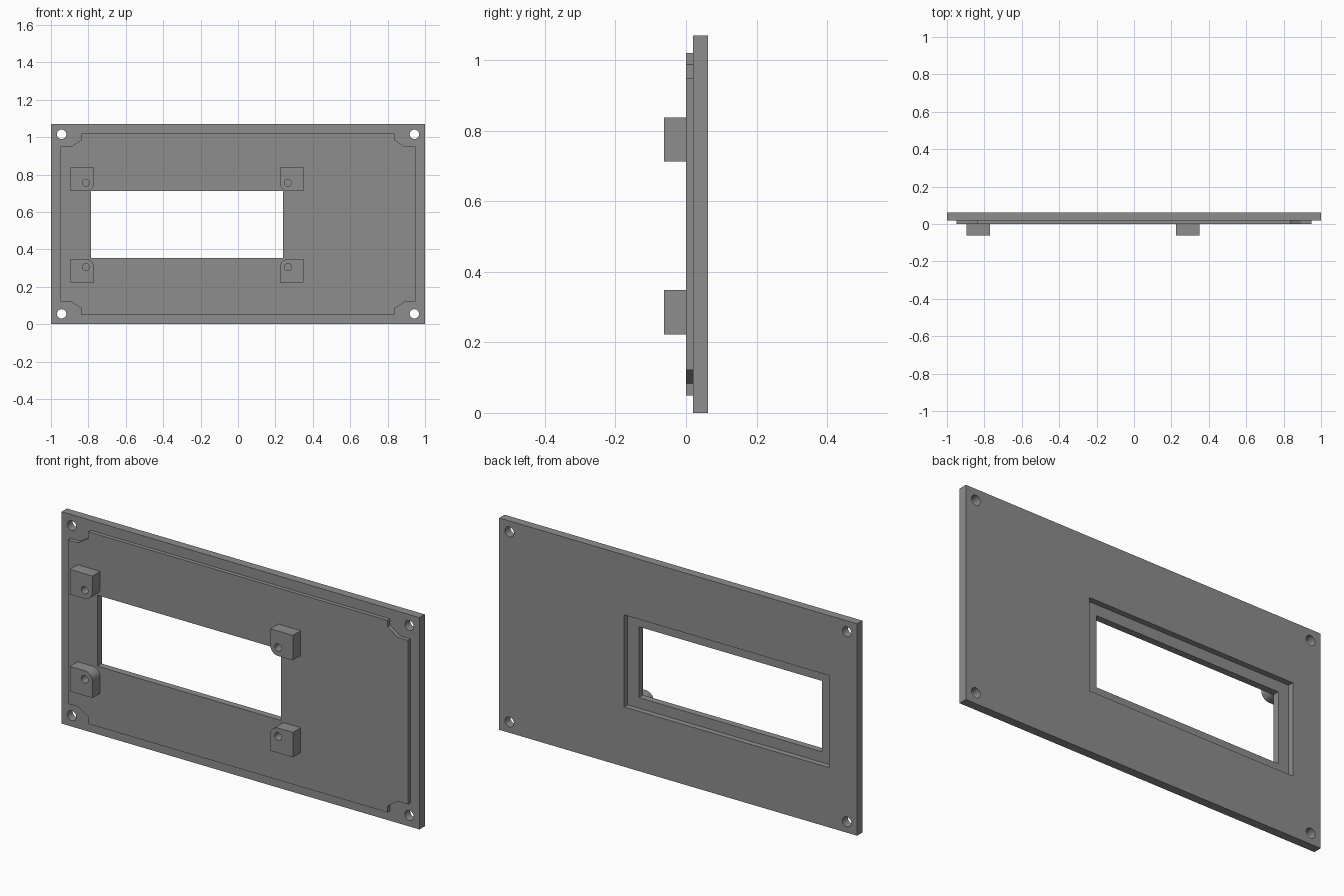
import bpy, bmesh, math

if "Cube" in bpy.data.objects:
    bpy.data.objects.remove(bpy.data.objects["Cube"])

MID = 0.535  # height of the horizontal centre line

grey = bpy.data.materials.new("mid grey")
grey.diffuse_color = (0.27, 0.27, 0.27, 1)
grey.use_nodes = True
grey.node_tree.nodes["Principled BSDF"].inputs["Base Color"].default_value = grey.diffuse_color


def prism(name, outline, y0, y1):
    """Extrude an (x, z) outline from y0 to y1."""
    bm = bmesh.new()
    face = bm.faces.new([bm.verts.new((x, y0, z)) for x, z in outline])
    ext = bmesh.ops.extrude_face_region(bm, geom=[face])
    for v in ext["geom"]:
        if isinstance(v, bmesh.types.BMVert):
            v.co.y = y1
    bmesh.ops.recalc_face_normals(bm, faces=bm.faces[:])
    mesh = bpy.data.meshes.new(name)
    bm.to_mesh(mesh)
    bm.free()
    mesh.materials.append(grey)
    ob = bpy.data.objects.new(name, mesh)
    bpy.context.collection.objects.link(ob)
    return ob


def rect(x0, x1, z0, z1):
    return [(x0, z0), (x1, z0), (x1, z1), (x0, z1)]


def circle(cx, cz, r, n=32):
    return [(cx + r * math.cos(2 * math.pi * i / n),
             cz + r * math.sin(2 * math.pi * i / n)) for i in range(n)]


def combine(ob, tool, operation):
    """Apply a boolean and remove the tool."""
    mod = ob.modifiers.new("bool", "BOOLEAN")
    mod.object, mod.operation, mod.solver = tool, operation, "EXACT"
    bpy.context.view_layer.objects.active = ob
    bpy.ops.object.modifier_apply(modifier=mod.name)
    bpy.data.objects.remove(tool)


def smooth(ob):
    bpy.ops.object.select_all(action="DESELECT")
    ob.select_set(True)
    bpy.context.view_layer.objects.active = ob
    bpy.ops.object.shade_smooth_by_angle(angle=math.radians(30))


# Main plate with the raised lip on its front, notched at the corners
panel = prism("panel", rect(-1, 1, 0, 2 * MID), 0.02, 0.0625)
corner = [(0.949, 0.414), (0.893, 0.414), (0.836, 0.452), (0.836, 0.485)]
lip = []
for sx, sz, pts in ((1, 1, corner), (-1, 1, corner[::-1]),
                    (-1, -1, corner), (1, -1, corner[::-1])):
    lip += [(sx * x, MID + sz * z) for x, z in pts]
combine(panel, prism("lip", lip, 0.0, 0.03), "UNION")

# Display window, and the wider recess behind it
combine(panel, prism("window", rect(-0.785, 0.24, 0.355, 0.713), -0.1, 0.1), "DIFFERENCE")
combine(panel, prism("recess", rect(-0.843, 0.302, 0.302, 0.767), 0.034, 0.1), "DIFFERENCE")

# Corner screw holes
for sx in (-1, 1):
    for sz in (-1, 1):
        hole = prism("screw_hole", circle(sx * 0.943, MID + sz * 0.48, 0.025), -0.1, 0.1)
        combine(panel, hole, "DIFFERENCE")
smooth(panel)

# Mounting posts: square blocks, rounded on the corner facing the window
R = 0.043
for side, cx, sx in (("left", -0.813, -1), ("right", 0.267, 1)):
    for level, cz, sz in (("lower", 0.305, -1), ("upper", 0.755, 1)):
        arc = [(-R * math.cos(a), -R * math.sin(a))
               for a in (math.pi / 2 * i / 10 for i in range(11))]
        shape = arc + [(0.083, -R), (0.083, 0.083), (-R, 0.083)]
        outline = [(cx + sx * x, cz + sz * z) for x, z in shape]
        post = prism(f"{level}_{side}_post", outline, -0.0625, 0.0)
        pilot = prism("pilot_hole", circle(cx, cz, 0.019, 24), -0.1, -0.002)
        combine(post, pilot, "DIFFERENCE")
        smooth(post)
